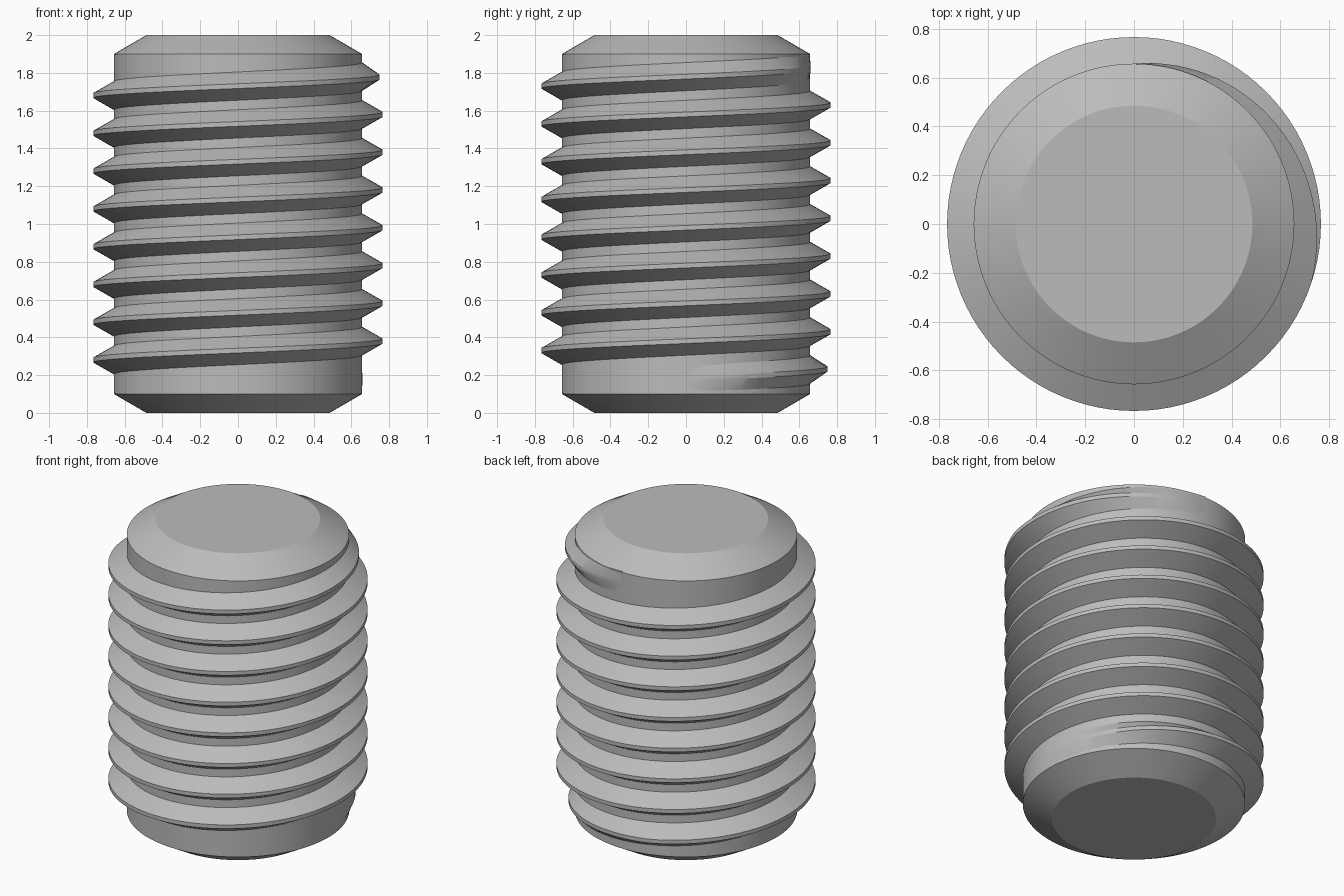
import bpy, bmesh, math

if "Cube" in bpy.data.objects:
    bpy.data.objects.remove(bpy.data.objects["Cube"])

R_CORE, R_CREST, R_TIP = 0.657, 0.766, 0.485
PITCH, TURNS, FADE = 0.2, 8.25, 0.3      # fade is in turns
Z_START, SEG = 0.18, 96

steel = bpy.data.materials.new("plain grey")
steel.diffuse_color = (0.5, 0.5, 0.5, 1)
steel.use_nodes = True
steel.node_tree.nodes["Principled BSDF"].inputs["Base Color"].default_value = steel.diffuse_color


def finish(bm, name):
    bmesh.ops.recalc_face_normals(bm, faces=bm.faces[:])
    me = bpy.data.meshes.new(name)
    bm.to_mesh(me)
    bm.free()
    ob = bpy.data.objects.new(name, me)
    bpy.context.collection.objects.link(ob)
    me.materials.append(steel)
    bpy.ops.object.select_all(action='DESELECT')
    ob.select_set(True)
    bpy.context.view_layer.objects.active = ob
    bpy.ops.object.shade_smooth_by_angle(angle=math.radians(25))
    return ob


# chamfered core
bm = bmesh.new()
rings = [[bm.verts.new((r * math.cos(math.tau * i / SEG), r * math.sin(math.tau * i / SEG), z))
          for i in range(SEG)]
         for r, z in ((R_TIP, 0), (R_CORE, 0.1), (R_CORE, 1.9), (R_TIP, 2))]
for a, b in zip(rings, rings[1:]):
    for i in range(SEG):
        j = (i + 1) % SEG
        bm.faces.new((a[i], a[j], b[j], b[i]))
bm.faces.new(rings[0][::-1])
bm.faces.new(rings[-1])
finish(bm, "screw_core")

# helical thread: trapezoid profile whose crest fades into the core at both ends
bm = bmesh.new()
steps = round(TURNS * SEG)
rows = []
for i in range(steps + 1):
    t = i / SEG
    k = min(1, t / FADE, (TURNS - t) / FADE)
    crest = R_CORE + (R_CREST - R_CORE) * max(k, 0)
    z = Z_START + PITCH * t
    c, s = math.cos(math.tau * t), math.sin(math.tau * t)
    rows.append([bm.verts.new((r * c, r * s, z + dz)) for r, dz in
                 ((R_CORE - 0.002, -0.076), (crest, -0.0125), (crest, 0.0125), (R_CORE - 0.002, 0.076))])
for a, b in zip(rows, rows[1:]):
    for j in range(3):
        bm.faces.new((a[j], b[j], b[j + 1], a[j + 1]))
for row in (rows[0], rows[-1]):
    bm.faces.new(row)
thread = finish(bm, "screw_thread")

# make sure the open ribbon faces outward
me = thread.data
mid = me.polygons[len(me.polygons) // 2 // 3 * 3 + 1]
if mid.normal.x * mid.center.x + mid.normal.y * mid.center.y < 0:
    me.flip_normals()
